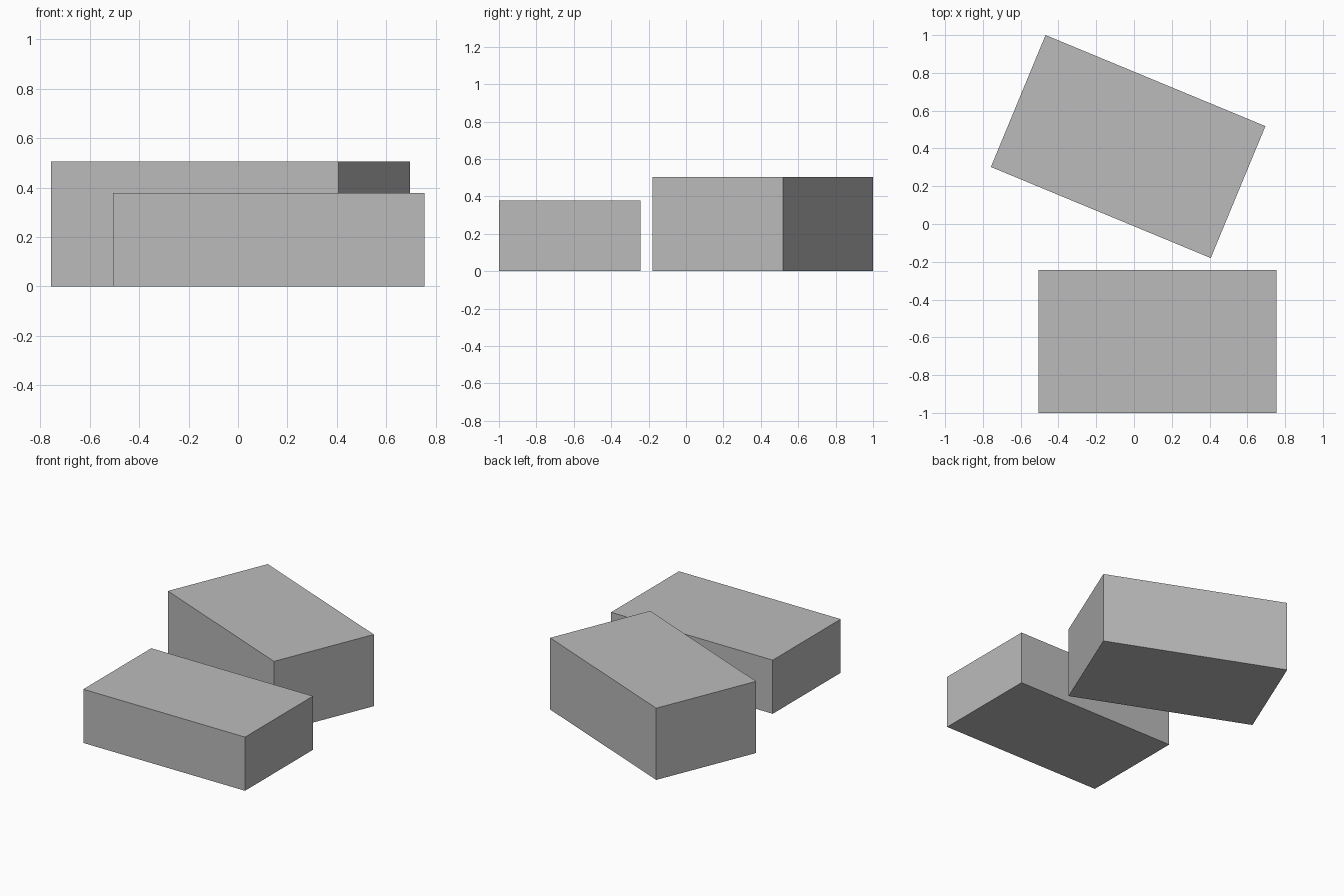
import bpy
import math

if "Cube" in bpy.data.objects:
    bpy.data.objects.remove(bpy.data.objects["Cube"])

grey = bpy.data.materials.new("plain_grey")
grey.diffuse_color = (0.5, 0.5, 0.5, 1)
grey.use_nodes = True
grey.node_tree.nodes["Principled BSDF"].inputs["Base Color"].default_value = grey.diffuse_color


def box(name, centre, size, turn=0):
    """Box standing on the ground, turned about its vertical axis."""
    bpy.ops.mesh.primitive_cube_add(
        size=1,
        location=(centre[0], centre[1], size[2] / 2),
        rotation=(0, 0, math.radians(turn)))
    obj = bpy.context.object
    obj.name = name
    obj.scale = size
    obj.data.materials.append(grey)
    return obj


# Low block in front, square to the axes
box("front_block", (0.125, -0.622), (1.26, 0.756, 0.378))

# Taller block behind, turned clockwise
box("back_block", (-0.031, 0.41), (1.26, 0.756, 0.505), -22.5)
